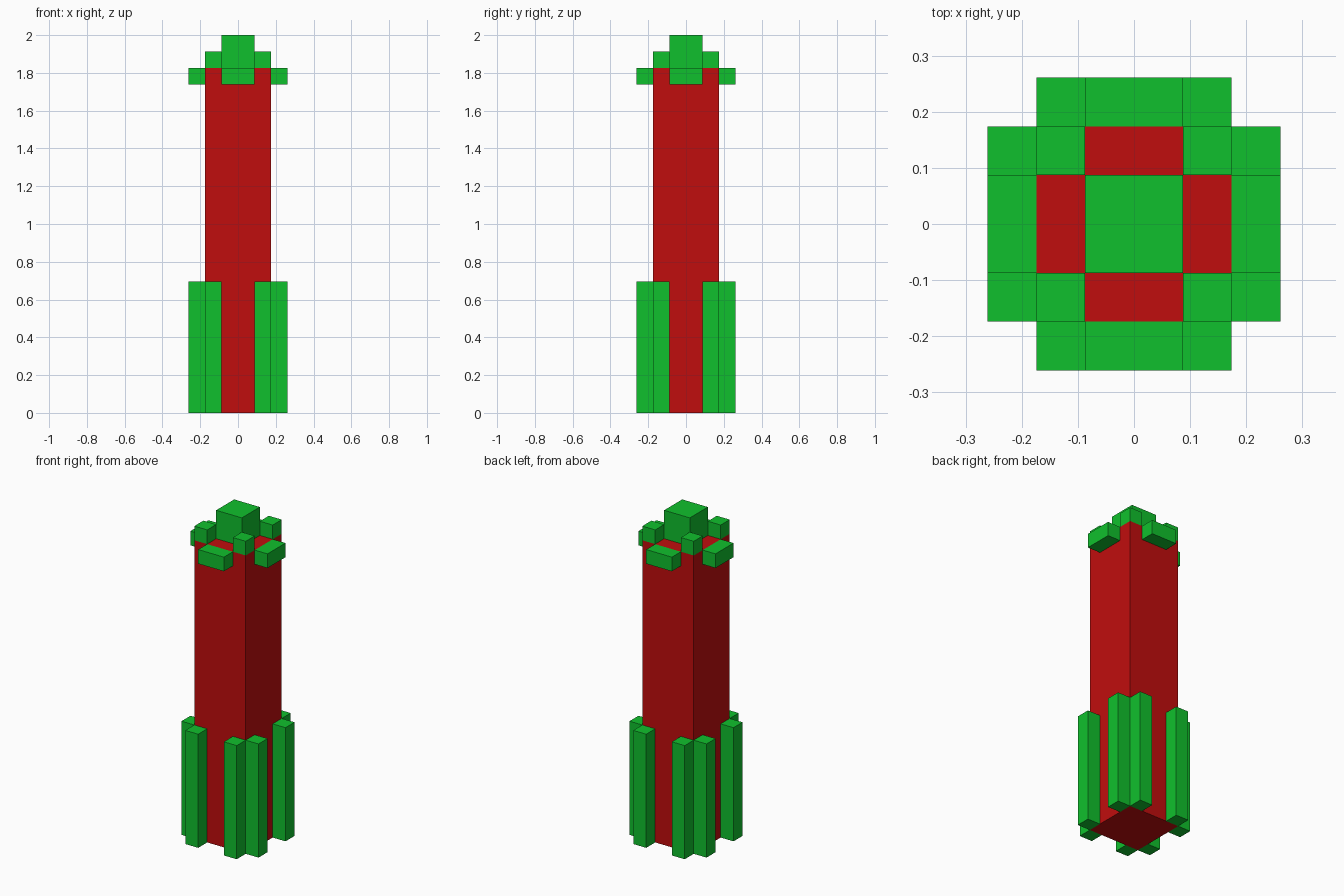
import bpy
import bmesh
import math
from mathutils import Matrix, Vector

cube = bpy.data.objects.get("Cube")
if cube:
    bpy.data.objects.remove(cube, do_unlink=True)

U = 2 / 23  # block size: the tower is 23 blocks tall


def make_material(name, color):
    mat = bpy.data.materials.new(name)
    mat.use_nodes = True
    mat.diffuse_color = color
    mat.node_tree.nodes["Principled BSDF"].inputs["Base Color"].default_value = color
    return mat


red = make_material("red", (0.527, 0.004, 0.004, 1))
green = make_material("green", (0.005, 0.527, 0.026, 1))


def box(name, low, high, mat, turn=0):
    """Box between two corners in block units, turned by quarter turns about z."""
    low, high = Vector(low) * U, Vector(high) * U
    bm = bmesh.new()
    bmesh.ops.create_cube(bm, size=1, matrix=Matrix.Translation((low + high) / 2)
                          @ Matrix.Diagonal((*(high - low), 1)))
    bm.transform(Matrix.Rotation(turn * math.pi / 2, 4, "Z"))
    mesh = bpy.data.meshes.new(name)
    bm.to_mesh(mesh)
    bm.free()
    mesh.materials.append(mat)
    obj = bpy.data.objects.new(name, mesh)
    bpy.context.collection.objects.link(obj)
    return obj


# Central shaft and crowning block
box("shaft", (-2, -2, 0), (2, 2, 21), red)
box("top_block", (-1, -1, 21), (1, 1, 23), green)

# Trim repeated on each of the four sides
for turn, side in enumerate(("front", "left", "back", "right")):
    box(f"{side}_ledge", (-1, -3, 20), (1, -2, 21), green, turn)
    box(f"{side}_corner_block", (1, -2, 21), (2, -1, 22), green, turn)
    box(f"{side}_buttress_a", (-2, -3, 0), (-1, -2, 8), green, turn)
    box(f"{side}_buttress_b", (1, -3, 0), (2, -2, 8), green, turn)
